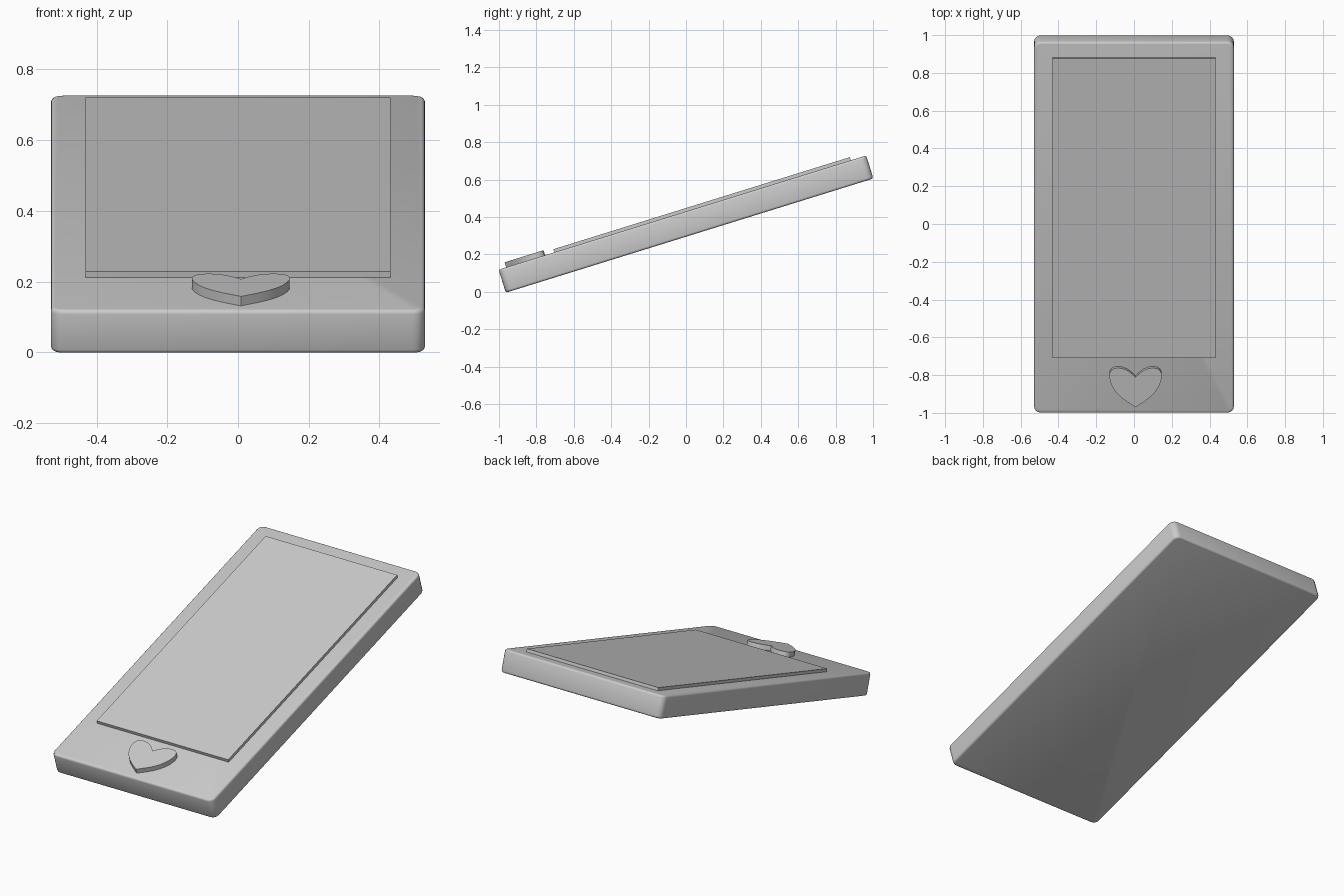
import bpy, bmesh, math
from mathutils import Matrix

if "Cube" in bpy.data.objects:
    bpy.data.objects.remove(bpy.data.objects["Cube"])

# Everything is modelled flat, then tilted back about the body centre
TILT = Matrix.Translation((0, 0, 0.3625)) @ Matrix.Rotation(math.radians(17.25), 4, 'X')
TOP = 0.0645


def finish(name, bm, smooth=True):
    bmesh.ops.recalc_face_normals(bm, faces=bm.faces)
    bm.transform(TILT)
    mesh = bpy.data.meshes.new(name)
    bm.to_mesh(mesh)
    bm.free()
    ob = bpy.data.objects.new(name, mesh)
    bpy.context.collection.objects.link(ob)
    if smooth:
        bpy.ops.object.select_all(action='DESELECT')
        ob.select_set(True)
        bpy.context.view_layer.objects.active = ob
        bpy.ops.object.shade_smooth_by_angle(angle=math.radians(35))
    return ob


def box(x0, x1, y0, y1, z0, z1):
    bm = bmesh.new()
    bmesh.ops.create_cube(bm, size=1)
    bmesh.ops.scale(bm, vec=(x1 - x0, y1 - y0, z1 - z0), verts=bm.verts)
    bmesh.ops.translate(bm, vec=((x0 + x1) / 2, (y0 + y1) / 2, (z0 + z1) / 2), verts=bm.verts)
    return bm


# Body slab: rounded corners, then softened top and bottom rims
bm = box(-0.529, 0.529, -1.029, 1.029, -TOP, TOP)
upright = [e for e in bm.edges if abs(e.verts[0].co.z - e.verts[1].co.z) > 0.01]
bmesh.ops.bevel(bm, geom=upright, offset=0.035, segments=4, profile=0.5, affect='EDGES')
rims = [e for e in bm.edges if abs(e.verts[0].co.z - e.verts[1].co.z) < 1e-5]
bmesh.ops.bevel(bm, geom=rims, offset=0.012, segments=3, profile=0.5, affect='EDGES')
finish("body", bm)

# Raised screen panel
finish("screen", box(-0.432, 0.432, -0.717, 0.943, TOP - 0.01, 0.082), smooth=False)

# Heart button: half outline from notch to tip, mirrored and extruded
half = [(0, -0.8215), (0.02, -0.801), (0.042, -0.784), (0.067, -0.773), (0.092, -0.769),
        (0.115, -0.773), (0.13, -0.783), (0.138, -0.802), (0.138, -0.825), (0.131, -0.854),
        (0.118, -0.882), (0.1, -0.908), (0.077, -0.932), (0.045, -0.957), (0, -0.987)]
outline = half + [(-x, y) for x, y in half[-2:0:-1]]
bm = bmesh.new()
base = bm.faces.new([bm.verts.new((x + 0.008, y, TOP - 0.01)) for x, y in outline])
ext = bmesh.ops.extrude_face_region(bm, geom=[base], use_keep_orig=True)
top = [g for g in ext["geom"] if isinstance(g, bmesh.types.BMVert)]
bmesh.ops.translate(bm, vec=(0, 0, 0.0925 - TOP + 0.01), verts=top)
finish("heart_button", bm)
